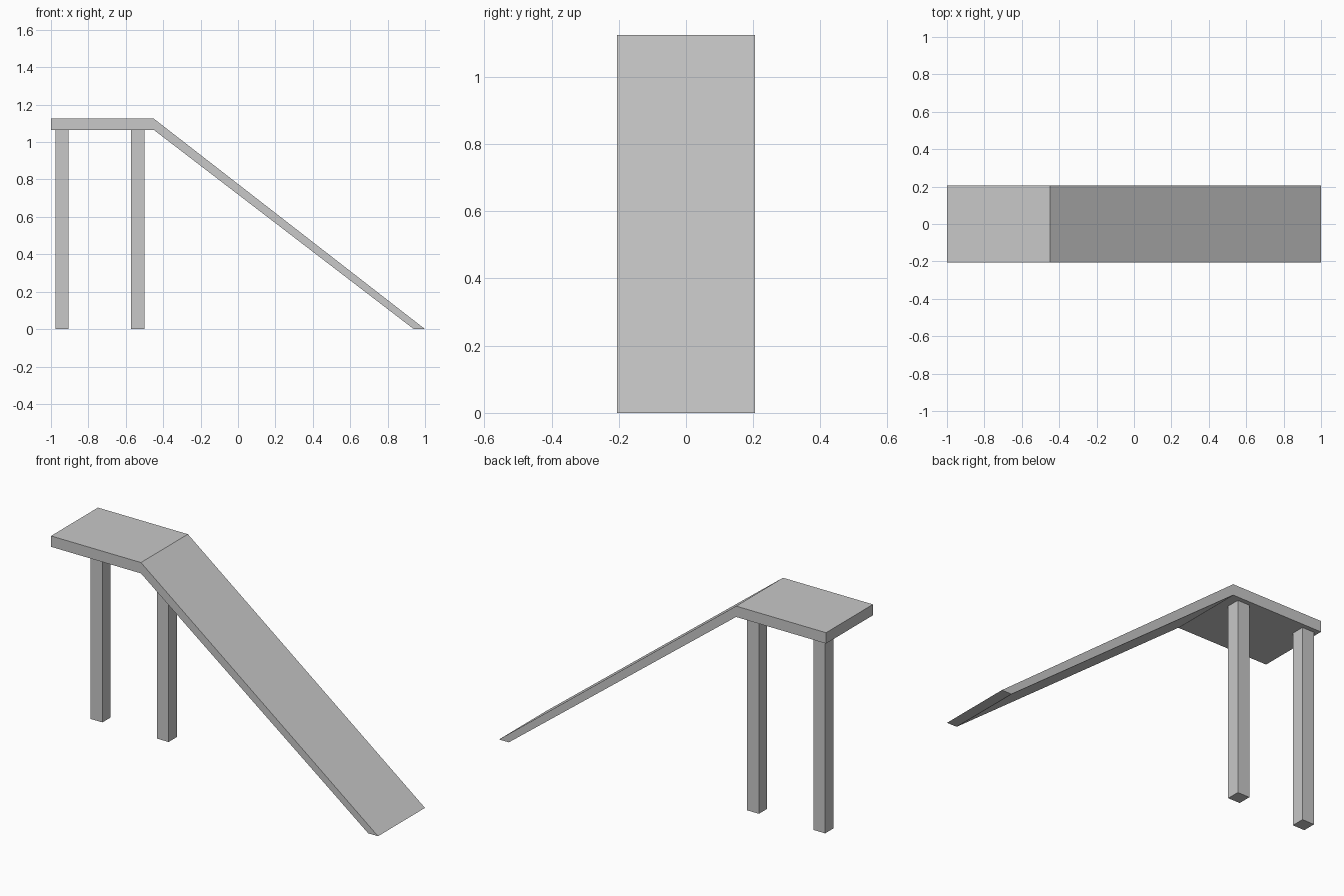
import bpy
import bmesh

cube = bpy.data.objects.get("Cube")
if cube:
    bpy.data.objects.remove(cube, do_unlink=True)

grey = bpy.data.materials.new("plain_grey")
grey.use_nodes = True
colour = (0.58, 0.58, 0.58, 1)
grey.diffuse_color = colour
grey.node_tree.nodes["Principled BSDF"].inputs["Base Color"].default_value = colour


def extruded(name, profile, y_front, y_back):
    """Extrude an x-z outline from y_front to y_back."""
    bm = bmesh.new()
    face = bm.faces.new([bm.verts.new((x, y_front, z)) for x, z in profile])
    result = bmesh.ops.extrude_face_region(bm, geom=[face])
    moved = [v for v in result["geom"] if isinstance(v, bmesh.types.BMVert)]
    bmesh.ops.translate(bm, verts=moved, vec=(0, y_back - y_front, 0))
    bmesh.ops.recalc_face_normals(bm, faces=bm.faces)
    mesh = bpy.data.meshes.new(name)
    bm.to_mesh(mesh)
    bm.free()
    mesh.materials.append(grey)
    obj = bpy.data.objects.new(name, mesh)
    bpy.context.collection.objects.link(obj)
    return obj


TOP, UNDERSIDE = 1.125, 1.065
HALF_WIDTH = 0.205
LEG = 0.072

# Platform bending into the sloping ramp, one continuous slab
extruded("platform_and_ramp",
         [(-1, UNDERSIDE), (-0.45, UNDERSIDE), (0.94, 0),
          (1, 0), (-0.45, TOP), (-1, TOP)],
         -HALF_WIDTH, HALF_WIDTH)

# Two square posts under the back edge of the platform
for name, x in (("right_post", -0.977), ("left_post", -0.572)):
    extruded(name,
             [(x, 0), (x + LEG, 0), (x + LEG, UNDERSIDE), (x, UNDERSIDE)],
             0.18 - LEG, 0.18)
